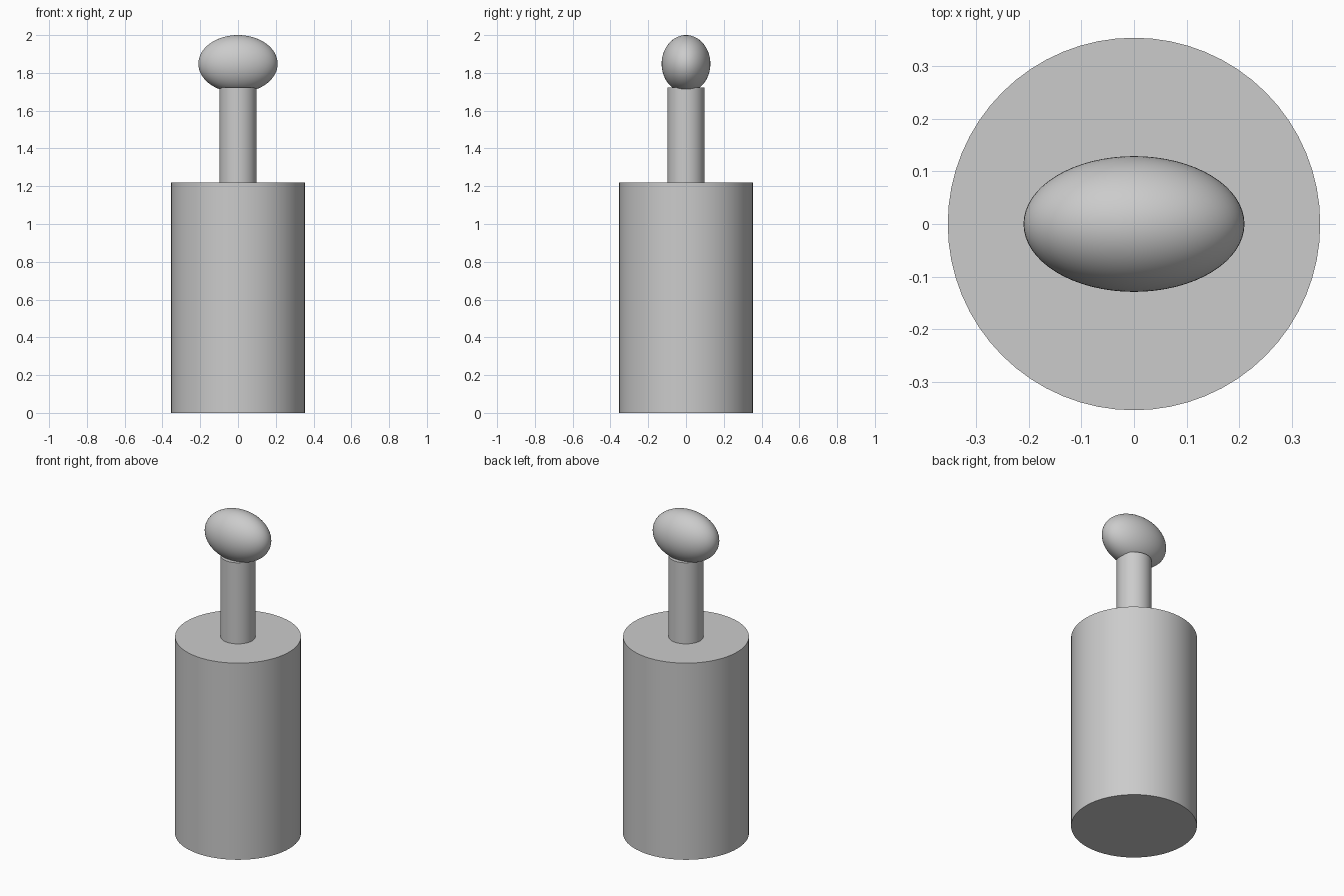
import bpy
import math

cube = bpy.data.objects.get("Cube")
if cube:
    bpy.data.objects.remove(cube, do_unlink=True)

# One plain grey for every part
grey = bpy.data.materials.new("light_grey")
grey.use_nodes = True
colour = (0.6, 0.6, 0.6, 1.0)
grey.diffuse_color = colour
grey.node_tree.nodes["Principled BSDF"].inputs["Base Color"].default_value = colour


def finish(name):
    obj = bpy.context.object
    obj.name = name
    obj.data.materials.append(grey)
    bpy.ops.object.shade_smooth_by_angle(angle=math.radians(30))
    return obj


def cylinder(name, radius, bottom, top):
    bpy.ops.mesh.primitive_cylinder_add(
        vertices=64, radius=radius, depth=top - bottom,
        location=(0, 0, (bottom + top) / 2))
    return finish(name)


# Bottle body and neck
cylinder("body", 0.354, 0.0, 1.22)
cylinder("neck", 0.098, 1.22, 1.723)

# Flattened oval stopper
bpy.ops.mesh.primitive_uv_sphere_add(
    segments=64, ring_count=32, radius=1, location=(0, 0, 1.848))
bpy.context.object.scale = (0.21, 0.129, 0.152)
bpy.ops.object.transform_apply(location=False, rotation=False, scale=True)
finish("stopper")
